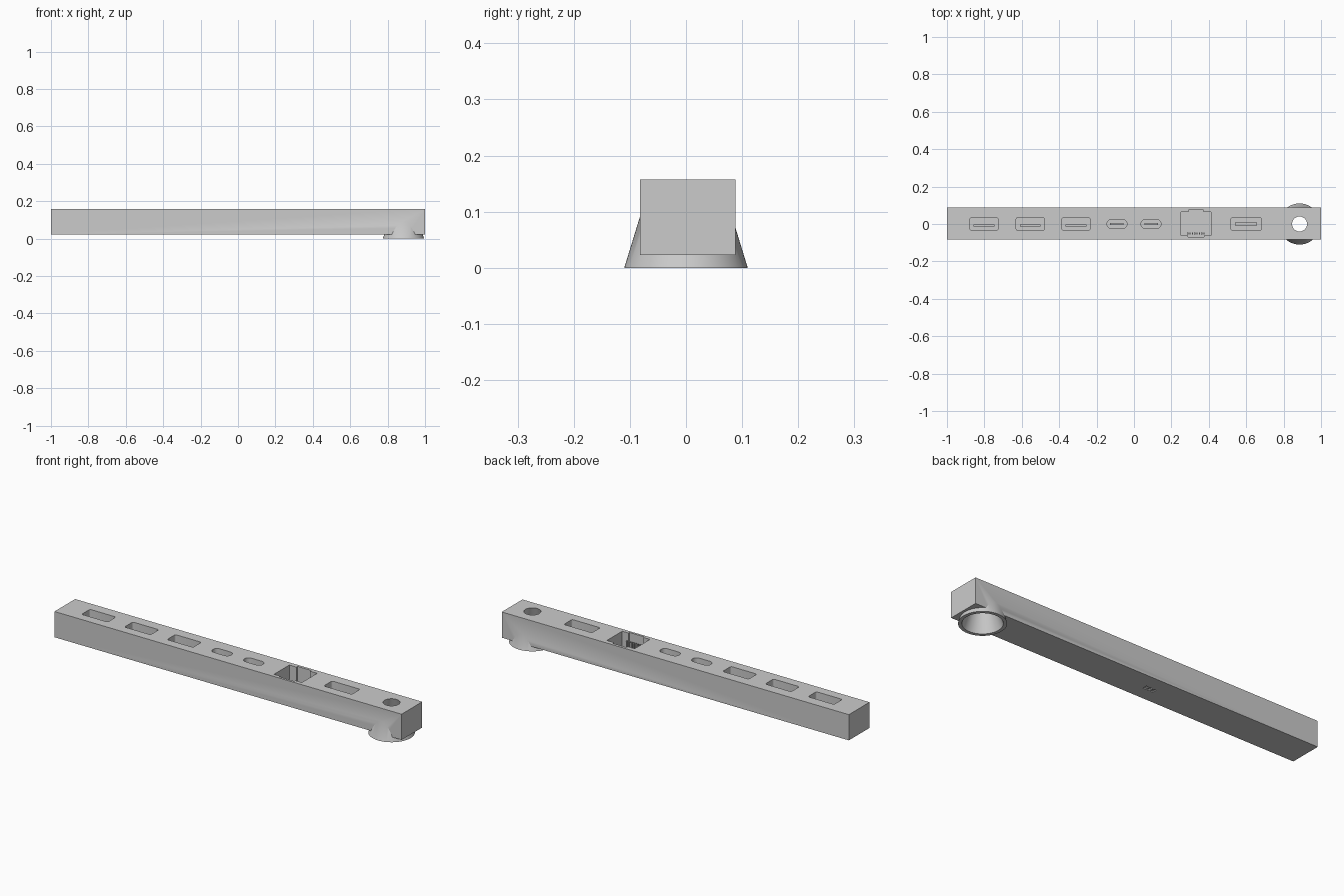
import bpy, bmesh, math

if "Cube" in bpy.data.objects:
    bpy.data.objects.remove(bpy.data.objects["Cube"], do_unlink=True)

grey = bpy.data.materials.new("light grey plastic")
grey.diffuse_color = (0.6, 0.6, 0.6, 1)
grey.use_nodes = True
grey.node_tree.nodes["Principled BSDF"].inputs["Base Color"].default_value = (0.6, 0.6, 0.6, 1)

Y0, Y1, Z0, Z1 = -0.082, 0.088, 0.023, 0.157   # bar extents
FLOOR = 0.045                                  # bottom of the sockets


def make(name, bm):
    bmesh.ops.recalc_face_normals(bm, faces=bm.faces)
    me = bpy.data.meshes.new(name)
    bm.to_mesh(me)
    bm.free()
    me.materials.append(grey)
    ob = bpy.data.objects.new(name, me)
    bpy.context.collection.objects.link(ob)
    return ob


def prism(name, outline, z0, z1):
    bm = bmesh.new()
    face = bm.faces.new([bm.verts.new((x, y, z0)) for x, y in outline])
    ext = bmesh.ops.extrude_face_region(bm, geom=[face])
    bmesh.ops.translate(bm, vec=(0, 0, z1 - z0),
                        verts=[v for v in ext["geom"] if isinstance(v, bmesh.types.BMVert)])
    return make(name, bm)


def box(name, x0, x1, y0, y1, z0, z1):
    return prism(name, [(x0, y0), (x1, y0), (x1, y1), (x0, y1)], z0, z1)


def rounded(cx, w, h, r, n=4):
    pts = []
    for k, (sx, sy) in enumerate([(1, 1), (-1, 1), (-1, -1), (1, -1)]):
        for i in range(n + 1):
            a = math.pi / 2 * (k + i / n)
            pts.append((cx + sx * (w / 2 - r) + r * math.cos(a),
                        sy * (h / 2 - r) + r * math.sin(a)))
    return pts


def cone(name, x, r0, r1, z0, z1):
    bm = bmesh.new()
    bmesh.ops.create_cone(bm, cap_ends=True, segments=64, radius1=r0, radius2=r1, depth=z1 - z0)
    bmesh.ops.translate(bm, verts=bm.verts, vec=(x, 0, (z0 + z1) / 2))
    return make(name, bm)


def boolean(target, tool, op):
    mod = target.modifiers.new(op.lower(), 'BOOLEAN')
    mod.operation, mod.solver, mod.object = op, 'EXACT', tool
    bpy.context.view_layer.update()
    ev = target.evaluated_get(bpy.context.evaluated_depsgraph_get())
    me = bpy.data.meshes.new_from_object(ev)
    target.modifiers.clear()
    target.data = me
    bpy.data.objects.remove(tool, do_unlink=True)


# Long bar with a flared, hollow funnel at its left end
bar = box("port_bar", -1, 1, Y0, Y1, Z0, Z1)
FX = 0.885
boolean(bar, cone("funnel", FX, 0.11, 0.0625, 0, Z1 - 0.002), 'UNION')
slope = (0.093 - 0.04) / Z1
boolean(bar, cone("funnel_hole", FX, 0.093 + slope * 0.02, 0.04 - slope * 0.02, -0.02, Z1 + 0.02),
        'DIFFERENCE')

# Socket openings in the top face
USB_X, PILL_X, WIDE_X, NET_X = (-0.802, -0.555, -0.31), (-0.091, 0.091), 0.599, 0.331
openings = [rounded(x, 0.15, 0.068, 0.009) for x in USB_X]
openings += [rounded(x, 0.107, 0.048, 0.0235) for x in PILL_X]
openings.append(rounded(WIDE_X, 0.162, 0.068, 0.009))
net = [(-0.08, -0.062), (-0.043, -0.062), (-0.043, -0.07), (0.043, -0.07), (0.043, -0.062),
       (0.08, -0.062), (0.08, 0.064), (0.04, 0.064), (0.04, 0.074), (-0.04, 0.074),
       (-0.04, 0.064), (-0.08, 0.064)]
openings.append([(NET_X + x, y) for x, y in net])
for outline in openings:
    boolean(bar, prism("socket_cutter", outline, FLOOR, Z1 + 0.02), 'DIFFERENCE')

# Small shallow slits on the underside
for i in (-1, 0, 1):
    x = PILL_X[0] + i * 0.022
    boolean(bar, box("slit_cutter", x - 0.007, x + 0.007, -0.012, 0.012, 0, Z0 + 0.006), 'DIFFERENCE')

bpy.ops.object.select_all(action='DESELECT')
bar.select_set(True)
bpy.context.view_layer.objects.active = bar
bpy.ops.object.shade_smooth_by_angle(angle=math.radians(30))

# Contact tongues deep inside the sockets
for n, x in enumerate(USB_X, 1):
    box(f"large_socket_tongue_{n}", x - 0.055, x + 0.055, -0.013, -0.004, FLOOR - 0.005, 0.11)
    for i in range(4):
        px = x + (i - 1.5) * 0.024
        box(f"large_socket_contact_{n}_{i + 1}", px - 0.006, px + 0.006, -0.005, 0.001,
            FLOOR - 0.005, 0.107)
for n, x in enumerate(PILL_X, 1):
    box(f"pill_socket_tongue_{n}", x - 0.036, x + 0.036, -0.005, 0.005, FLOOR - 0.005, 0.11)
box("wide_socket_tongue", WIDE_X - 0.058, WIDE_X + 0.058, -0.007, 0.007, FLOOR - 0.005, 0.11)

# Row of pins in the network socket
for i in range(8):
    px = NET_X + (i - 3.5) * 0.0125
    box(f"network_pin_{i + 1}", px - 0.003, px + 0.003, -0.055, -0.045, FLOOR - 0.005, 0.12)
